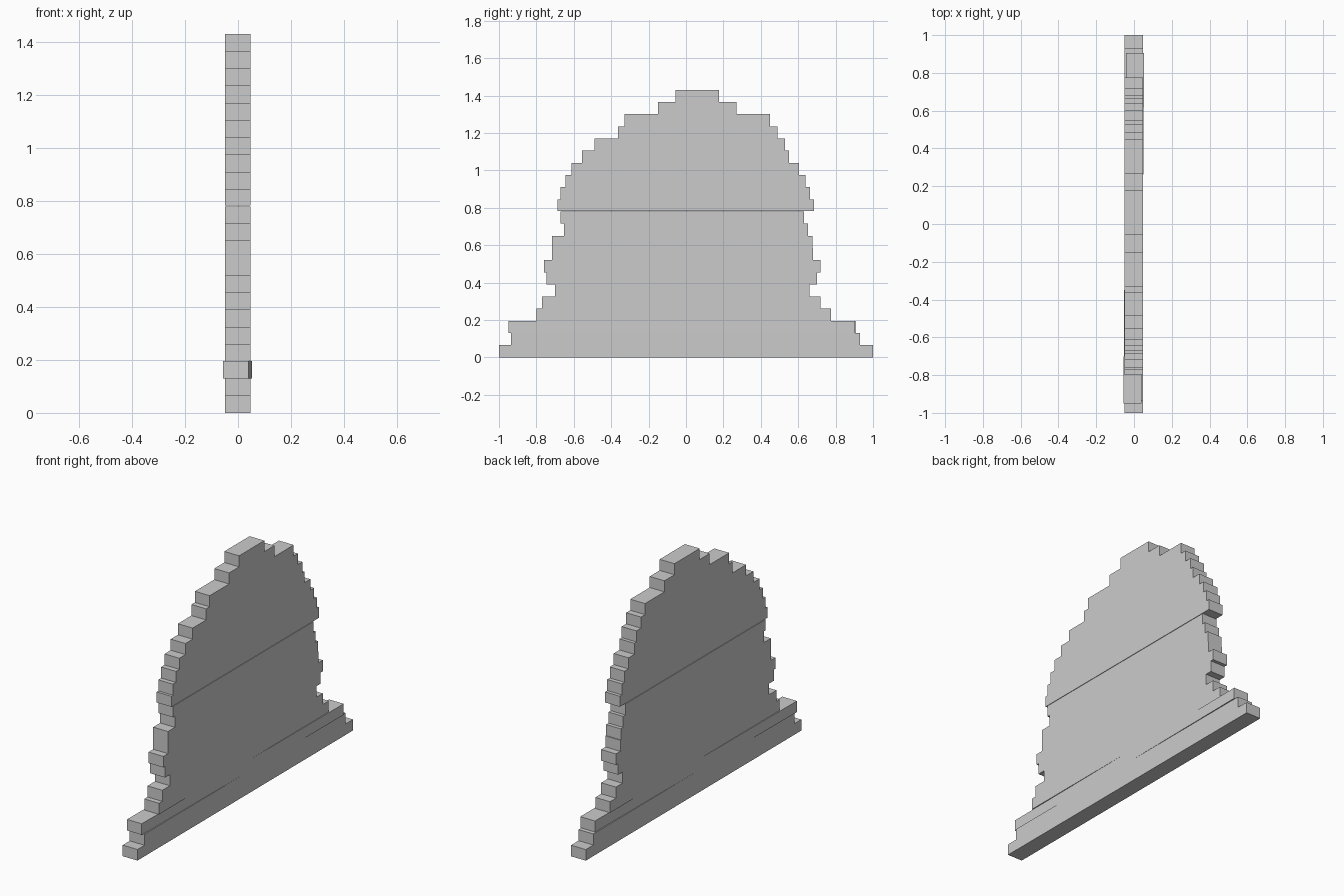
import bpy, bmesh

if "Cube" in bpy.data.objects:
    bpy.data.objects.remove(bpy.data.objects["Cube"])

STEP = 0.065     # height of one course
X0, X1 = -0.049, 0.047

# (back-left, back-right) y extents of each course, bottom to top
COURSES = [
    (-1.0, 1.0), (-0.935, 0.93), (-0.95, 0.905), (-0.80, 0.775),
    (-0.77, 0.72), (-0.70, 0.66), (-0.745, 0.70), (-0.76, 0.72),
    (-0.717, 0.68), (-0.717, 0.675), (-0.653, 0.653), (-0.67, 0.632),
    (-0.686, 0.684), (-0.67, 0.664), (-0.643, 0.64), (-0.612, 0.604),
    (-0.555, 0.55), (-0.488, 0.53), (-0.363, 0.488), (-0.33, 0.45),
    (-0.15, 0.27), (-0.057, 0.177)]


def stepped_slab(name, first, last, turn=0.0, lift=0.0):
    """Extrude the stepped outline of courses first..last across x."""
    left, right = [], []
    for i in range(first, last + 1):
        z0 = i * STEP + (lift if i == first else 0)
        z1 = (i + 1) * STEP
        a, b = COURSES[i]
        for side, y in ((left, a), (right, b)):
            if side and side[-1][0] == y:
                side[-1] = (y, z1)          # equal courses share one edge
            else:
                side += [(y, z0), (y, z1)]
    outline = right + left[::-1]

    bm = bmesh.new()
    face = bm.faces.new([bm.verts.new((X0, y, z)) for y, z in outline])
    out = bmesh.ops.extrude_face_region(bm, geom=[face])
    moved = [v for v in out["geom"] if isinstance(v, bmesh.types.BMVert)]
    bmesh.ops.translate(bm, verts=moved, vec=(X1 - X0, 0, 0))
    bmesh.ops.recalc_face_normals(bm, faces=bm.faces)
    mesh = bpy.data.meshes.new(name)
    bm.to_mesh(mesh)
    bm.free()
    ob = bpy.data.objects.new(name, mesh)
    ob.rotation_euler.z = turn
    bpy.context.collection.objects.link(ob)
    return ob


# Foot, slightly twisted course, body and domed top
stepped_slab("base_courses", 0, 1)
stepped_slab("twisted_course", 2, 2, turn=-0.0075)
stepped_slab("lower_wall", 3, 11)
stepped_slab("upper_wall", 12, 21, lift=0.003)
